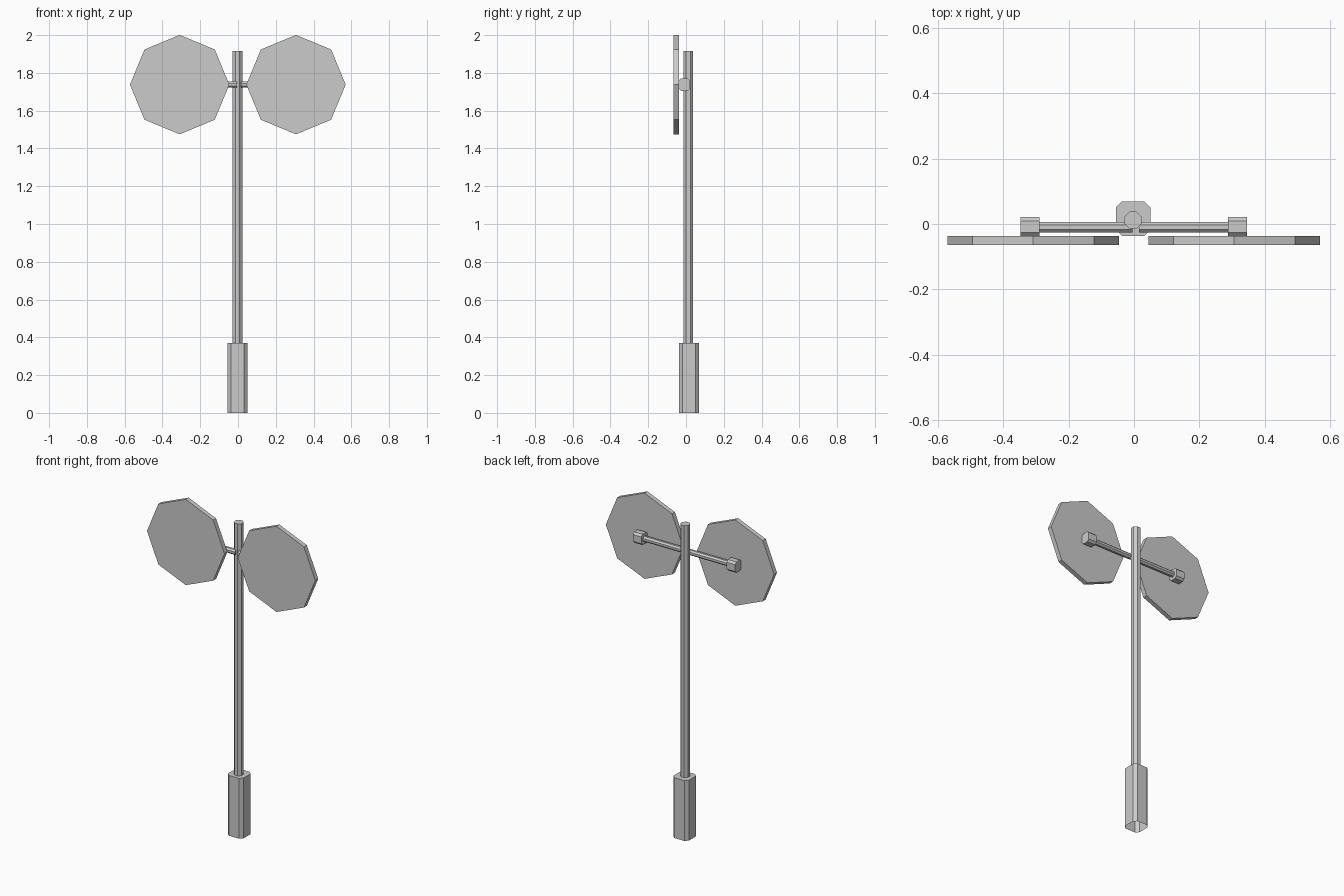
import bpy, bmesh, math
from mathutils import Matrix, Vector

if "Cube" in bpy.data.objects:
    bpy.data.objects.remove(bpy.data.objects["Cube"])


def finish(name, bm):
    bmesh.ops.recalc_face_normals(bm, faces=bm.faces)
    mesh = bpy.data.meshes.new(name)
    bm.to_mesh(mesh)
    bm.free()
    obj = bpy.data.objects.new(name, mesh)
    bpy.context.collection.objects.link(obj)
    return obj


def prism(name, start, end, radius, turn=0.0):
    """Octagonal prism between two points."""
    start, end = Vector(start), Vector(end)
    axis = end - start
    rot = axis.to_track_quat('Z', 'Y').to_matrix().to_4x4()
    mat = Matrix.Translation((start + end) / 2) @ rot @ Matrix.Rotation(turn, 4, 'Z')
    bm = bmesh.new()
    bmesh.ops.create_cone(bm, cap_ends=True, segments=8, radius1=radius,
                          radius2=radius, depth=axis.length, matrix=mat)
    return finish(name, bm)


def chamfer_box(name, low, high, axis, chamfer, open_bottom=False):
    """Box whose edges along one axis are chamfered."""
    low, high = Vector(low), Vector(high)
    size = high - low
    bm = bmesh.new()
    bmesh.ops.create_cube(bm, size=1, matrix=Matrix.Translation((low + high) / 2)
                          @ Matrix.Diagonal((*size, 1)))
    edges = [e for e in bm.edges
             if abs(e.verts[0].co[axis] - e.verts[1].co[axis]) > 1e-4]
    bmesh.ops.bevel(bm, geom=edges, offset=chamfer, segments=1, affect='EDGES')
    bm.normal_update()
    if open_bottom:
        bmesh.ops.delete(bm, geom=[f for f in bm.faces if f.normal.z < -0.9],
                         context='FACES')
    return finish(name, bm)


FLAT = math.pi / 8
Z = 1.738

# Base sleeve and pole
chamfer_box("base", (-0.055, -0.036, 0), (0.05, 0.069, 0.37), 2, 0.018, True)
prism("pole", (-0.003, 0.012, 0.36), (-0.003, 0.012, 1.915), 0.028, FLAT)

# Sign discs, clamps and arms on each side
for side, s, cx, inner in (("left", -1, -0.309, -0.004), ("right", 1, 0.307, 0.015)):
    prism(side + "_disc", (cx, -0.065, Z), (cx, -0.037, Z), 0.263)
    bx = cx + s * 0.01
    chamfer_box(side + "_clamp", (bx - 0.029, -0.038, Z - 0.033),
                (bx + 0.029, 0.021, Z + 0.033), 0, 0.012)
    prism(side + "_arm", (inner, -0.01, Z), (bx - s * 0.02, -0.01, Z), 0.017, FLAT)
